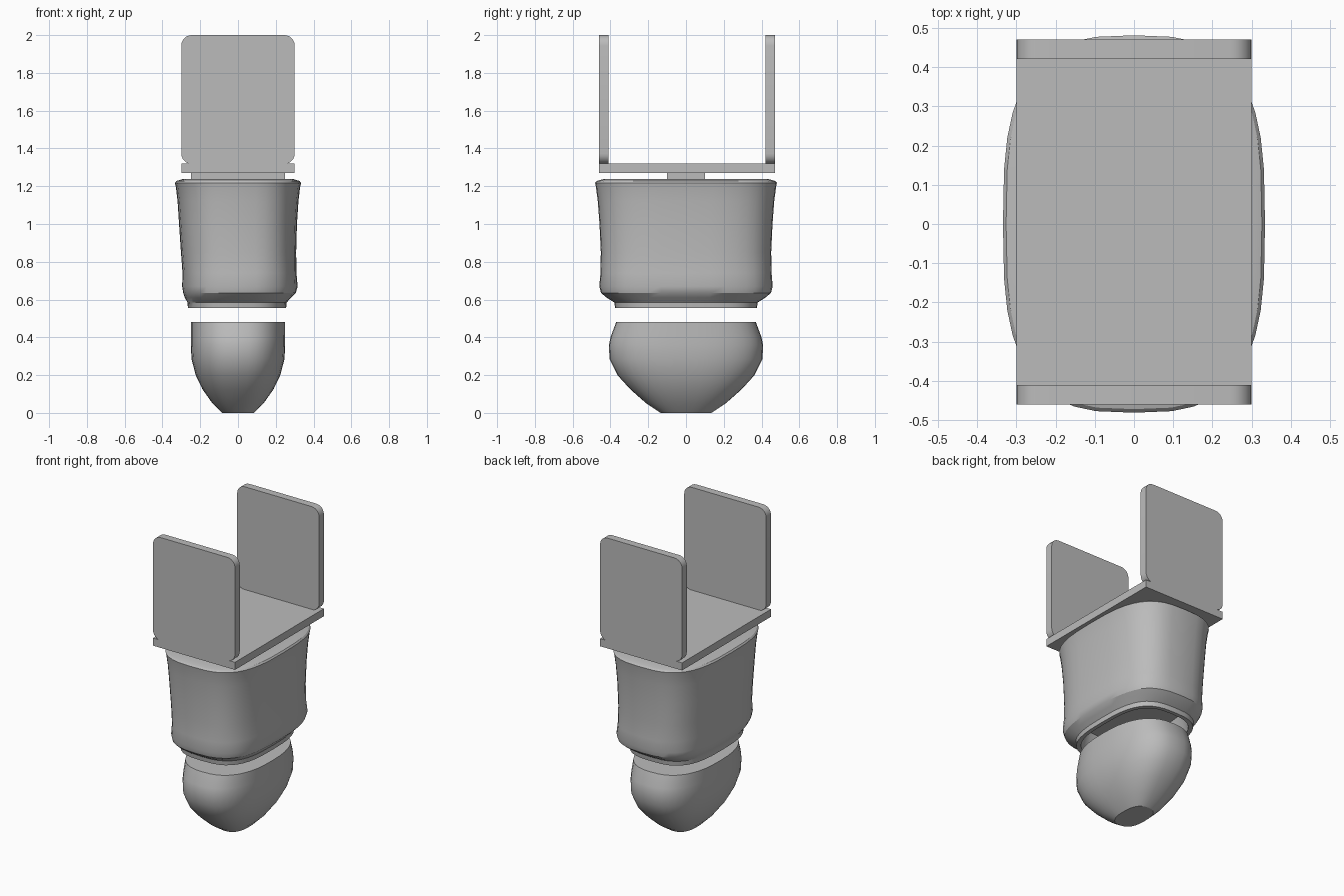
import bpy, bmesh, math

if "Cube" in bpy.data.objects:
    bpy.data.objects.remove(bpy.data.objects["Cube"])

grey = bpy.data.materials.new("plain_grey")
grey.use_nodes = True
colour = (0.5, 0.5, 0.5, 1)
grey.diffuse_color = colour
grey.node_tree.nodes["Principled BSDF"].inputs["Base Color"].default_value = colour


def finish(name, bm, smooth=30):
    bmesh.ops.recalc_face_normals(bm, faces=bm.faces)
    mesh = bpy.data.meshes.new(name)
    bm.to_mesh(mesh)
    bm.free()
    mesh.materials.append(grey)
    ob = bpy.data.objects.new(name, mesh)
    bpy.context.collection.objects.link(ob)
    bpy.ops.object.select_all(action='DESELECT')
    ob.select_set(True)
    bpy.context.view_layer.objects.active = ob
    bpy.ops.object.shade_smooth_by_angle(angle=math.radians(smooth))
    return ob


def box(name, x, y0, y1, z0, z1):
    bm = bmesh.new()
    bmesh.ops.create_cube(bm, size=1)
    for v in bm.verts:
        v.co = (v.co.x * 2 * x, y0 + (v.co.y + 0.5) * (y1 - y0), z0 + (v.co.z + 0.5) * (z1 - z0))
    return finish(name, bm)


def loft(name, sections, power, sides=40, dents=None):
    """Stack superellipse rings given as (z, half x, half y, centre x); cap both ends."""
    bm = bmesh.new()
    rings = []
    for z, rx, ry, cx in sections:
        ring = []
        for i in range(sides):
            a = 2 * math.pi * i / sides
            c, s = math.cos(a), math.sin(a)
            x = math.copysign(abs(c) ** (2 / power), c)
            y = math.copysign(abs(s) ** (2 / power), s)
            k = dents(a, z) if dents else 1
            ring.append(bm.verts.new((cx + rx * x * k, ry * y * k, z)))
        rings.append(ring)
    for low, high in zip(rings, rings[1:]):
        for i in range(sides):
            j = (i + 1) % sides
            bm.faces.new((low[i], low[j], high[j], high[i]))
    bm.faces.new(rings[0])
    bm.faces.new(rings[-1])
    return finish(name, bm)


def rounded_panel(name, y0, y1, x, z0, z1, r, steps=6):
    """Upright plate with four rounded corners."""
    bm = bmesh.new()
    outline = []
    corners = [(x - r, z1 - r), (r - x, z1 - r), (r - x, z0 + r), (x - r, z0 + r)]
    for q, (cx, cz) in enumerate(corners):
        for i in range(steps + 1):
            a = math.pi / 2 * (q + i / steps)
            outline.append(bm.verts.new((cx + r * math.cos(a), y0, cz + r * math.sin(a))))
    face = bm.faces.new(outline)
    new = bmesh.ops.extrude_face_region(bm, geom=[face])["geom"]
    for v in new:
        if isinstance(v, bmesh.types.BMVert):
            v.co.y = y1
    return finish(name, bm)


def wrinkles(a, z):
    # Soft folds of cloth gathered near the cuff
    fade = max(0, 1 - abs(z - 0.66) / 0.1)
    return 1 + 0.012 * fade * math.sin(5 * a + 1) * math.cos(3 * a)


# Sleeve: recessed hollow at the cuff, flared shoulder rim, capped top
loft("sleeve", [
    (0.70, 0.22, 0.33, 0), (0.555, 0.235, 0.35, -0.005),
    (0.555, 0.26, 0.375, -0.005), (0.585, 0.262, 0.38, -0.005),
    (0.61, 0.28, 0.42, 0), (0.635, 0.296, 0.45, 0.008),
    (0.67, 0.303, 0.459, 0.01), (0.74, 0.301, 0.453, 0.008),
    (0.85, 0.305, 0.451, 0.003), (1.0, 0.312, 0.458, 0),
    (1.12, 0.32, 0.467, 0), (1.19, 0.328, 0.476, 0),
    (1.218, 0.334, 0.481, 0), (1.228, 0.326, 0.472, 0),
    (1.237, 0.295, 0.44, 0),
], 3, dents=wrinkles)

# Rounded hand with a flat wrist and flat underside
loft("hand", [
    (0, 0.085, 0.135, 0), (0.05, 0.135, 0.21, 0), (0.125, 0.188, 0.295, 0),
    (0.2, 0.224, 0.363, 0), (0.285, 0.246, 0.405, 0), (0.36, 0.25, 0.408, 0),
    (0.4, 0.25, 0.4, 0), (0.48, 0.25, 0.37, 0),
], 2.5)

# Shoulder bracket: spacer, base plate and two upright panels
box("spacer", 0.25, -0.1, 0.1, 1.23, 1.275)
box("base_plate", 0.3, -0.46, 0.47, 1.27, 1.32)
for label, y0 in (("front", -0.46), ("back", 0.42)):
    rounded_panel(label + "_panel", y0, y0 + 0.05, 0.3, 1.318, 2, 0.055)
